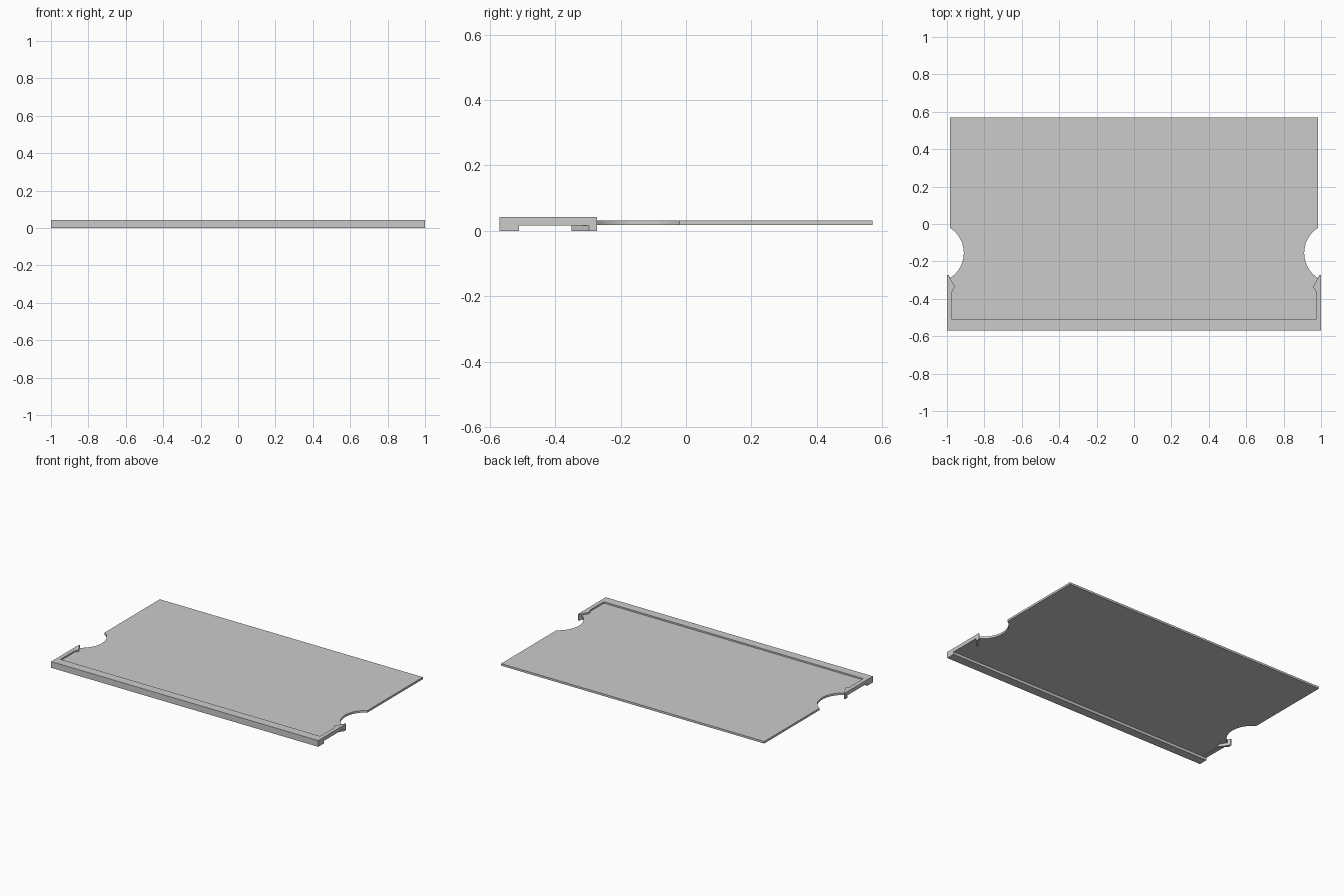
import bpy, bmesh, math

if "Cube" in bpy.data.objects:
    bpy.data.objects.remove(bpy.data.objects["Cube"])


def prism(name, outline, z0, z1):
    """Extrude a flat xy outline from z0 up to z1."""
    bm = bmesh.new()
    face = bm.faces.new([bm.verts.new((x, y, z0)) for x, y in outline])
    ext = bmesh.ops.extrude_face_region(bm, geom=[face])
    for v in ext["geom"]:
        if isinstance(v, bmesh.types.BMVert):
            v.co.z = z1
    bmesh.ops.recalc_face_normals(bm, faces=bm.faces)
    mesh = bpy.data.meshes.new(name)
    bm.to_mesh(mesh)
    bm.free()
    obj = bpy.data.objects.new(name, mesh)
    bpy.context.collection.objects.link(obj)
    return obj


def mirrored(right):
    """Close a right-hand half outline with its mirror image across x = 0."""
    return right + [(-x, y) for x, y in reversed(right)]


# Thin panel with a round finger notch on each side
cx, cy, r = 1.069, -0.155, 0.159
notch = [(cx + r * math.cos(math.radians(a)), cy + r * math.sin(math.radians(a)))
         for a in [238 - 116 * i / 20 for i in range(21)]]
prism("panel", mirrored([(0.985, -0.53)] + notch + [(0.985, 0.57)]), 0.018, 0.032)

# Raised U-shaped rim around the front, flaring at the notch ends
inner = [(0.993, -0.272), (0.985, -0.287), (0.957, -0.335), (0.972, -0.36), (0.972, -0.51)]
prism("rim", mirrored([(1.0, -0.57), (1.0, -0.272)] + inner), 0.0165, 0.042)

# Front foot bar below the rim
prism("front_foot", mirrored([(1.0, -0.57), (1.0, -0.51)]), 0.0, 0.0165)

# Small slanted clip tabs under the rim ends
for side, label in ((1, "right"), (-1, "left")):
    tab = [(0.955, -0.35), (1.0, -0.297), (1.0, -0.272), (0.993, -0.272), (0.953, -0.335)]
    prism("clip_tab_" + label, [(side * x, y) for x, y in tab], 0.0, 0.019)
